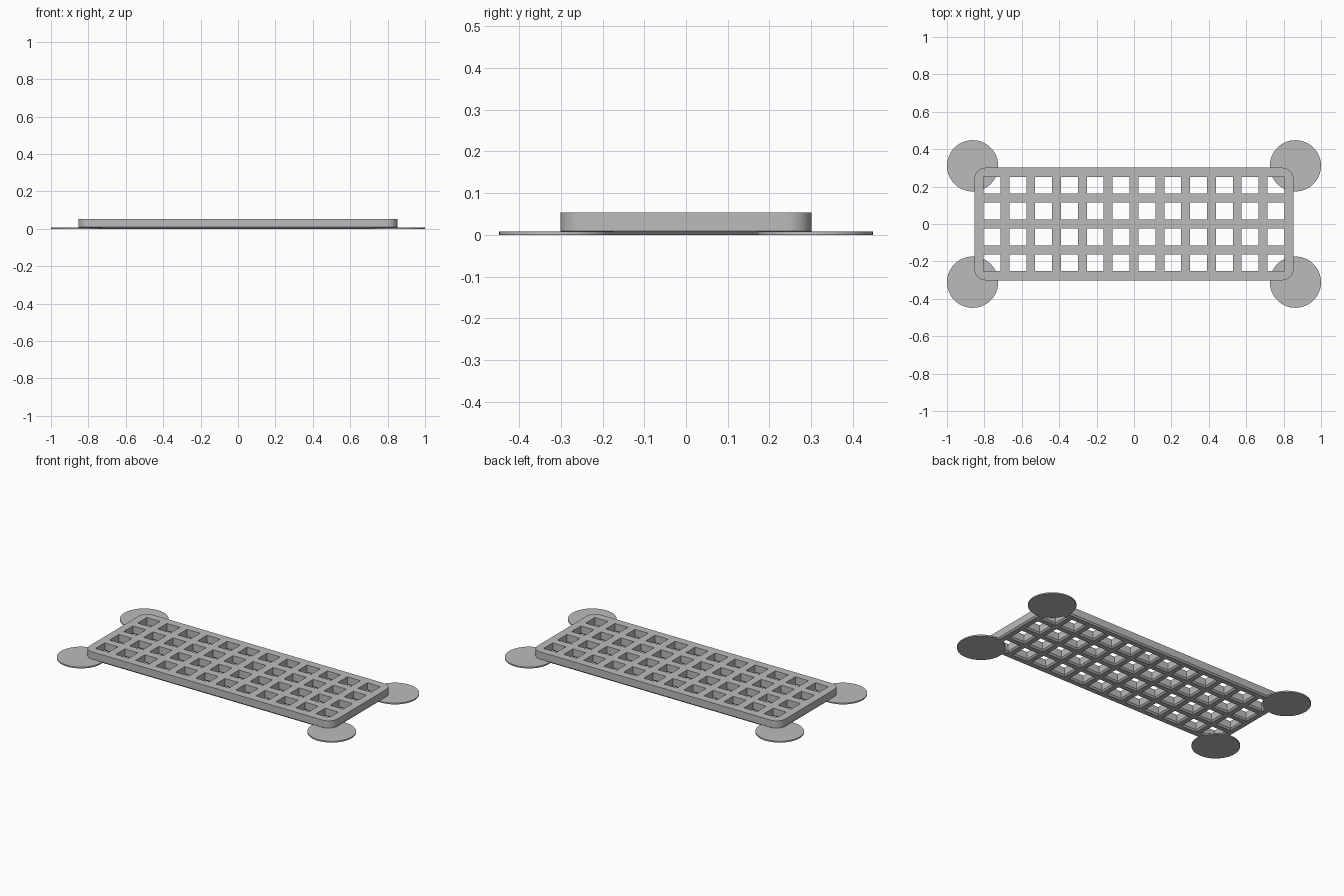
import bpy, bmesh, math

if "Cube" in bpy.data.objects:
    bpy.data.objects.remove(bpy.data.objects["Cube"], do_unlink=True)

HEIGHT, CHAMFER = 0.054, 0.009
PITCH, HOLE = 0.138, 0.045          # grid spacing, half width of a hole
COLS, ROWS = 12, 4

grey = bpy.data.materials.new("light grey")
grey.use_nodes = True
COLOUR = (0.5, 0.5, 0.5, 1)
grey.diffuse_color = COLOUR
grey.node_tree.nodes["Principled BSDF"].inputs["Base Color"].default_value = COLOUR


def rounded_rect(hx, hy, r, steps):
    """Counter-clockwise outline; r = 0 gives a plain rectangle."""
    corners = [(1, 1), (-1, 1), (-1, -1), (1, -1)]
    if r == 0:
        return [(sx * hx, sy * hy) for sx, sy in corners]
    pts = []
    for i, (sx, sy) in enumerate(corners):
        for k in range(steps + 1):
            a = (i + k / steps) * math.pi / 2
            pts.append((sx * (hx - r) + r * math.cos(a), sy * (hy - r) + r * math.sin(a)))
    return pts


def loft(bm, layers, cx=0, cy=0):
    """Closed solid through (outline, z) layers, bottom to top."""
    rings = [[bm.verts.new((x + cx, y + cy, z)) for x, y in pts] for pts, z in layers]
    n = len(rings[0])
    for low, high in zip(rings, rings[1:]):
        for i in range(n):
            j = (i + 1) % n
            bm.faces.new((low[i], low[j], high[j], high[i]))
    bm.faces.new(rings[0][::-1])
    bm.faces.new(rings[-1])


def finish(bm, name):
    mesh = bpy.data.meshes.new(name)
    bm.to_mesh(mesh)
    bm.free()
    mesh.materials.append(grey)
    ob = bpy.data.objects.new(name, mesh)
    bpy.context.collection.objects.link(ob)
    return ob


def select(ob):
    bpy.ops.object.select_all(action='DESELECT')
    ob.select_set(True)
    bpy.context.view_layer.objects.active = ob


# Plate with rounded corners and a chamfered underside
bm = bmesh.new()
full = rounded_rect(0.853, 0.301, 0.06, 12)
inset = rounded_rect(0.853 - CHAMFER, 0.301 - CHAMFER, 0.06 - CHAMFER, 12)
loft(bm, [(inset, 0), (full, CHAMFER), (full, HEIGHT)])
plate = finish(bm, "grid_plate")

# Cutter for the square holes, flared at the underside
bm = bmesh.new()
straight = rounded_rect(HOLE, HOLE, 0, 1)
flared = rounded_rect(HOLE + CHAMFER, HOLE + CHAMFER, 0, 1)
for c in range(COLS):
    for r in range(ROWS):
        loft(bm, [(flared, -0.01), (flared, 0), (straight, CHAMFER), (straight, HEIGHT + 0.01)],
             (c - (COLS - 1) / 2) * PITCH, (r - (ROWS - 1) / 2) * PITCH)
cutter = finish(bm, "hole_cutter")
cutter.hide_render = True

cut = plate.modifiers.new("holes", 'BOOLEAN')
cut.operation = 'DIFFERENCE'
cut.solver = 'EXACT'
cut.object = cutter
select(plate)
bpy.ops.object.modifier_apply(modifier=cut.name)
bpy.data.objects.remove(cutter, do_unlink=True)
bpy.ops.object.shade_smooth_by_angle(angle=math.radians(25))

# Thin round pads under the four corners
for side, sx in (("left", 1), ("right", -1)):
    for end, sy in (("front", -1), ("back", 1)):
        bm = bmesh.new()
        circle = rounded_rect(0.137, 0.137, 0.137, 16)
        loft(bm, [(circle, 0), (circle, 0.008)], sx * 0.863, sy * 0.311)
        bmesh.ops.remove_doubles(bm, verts=bm.verts, dist=1e-5)
        pad = finish(bm, f"corner_pad_{end}_{side}")
        select(pad)
        bpy.ops.object.shade_smooth_by_angle(angle=math.radians(25))
